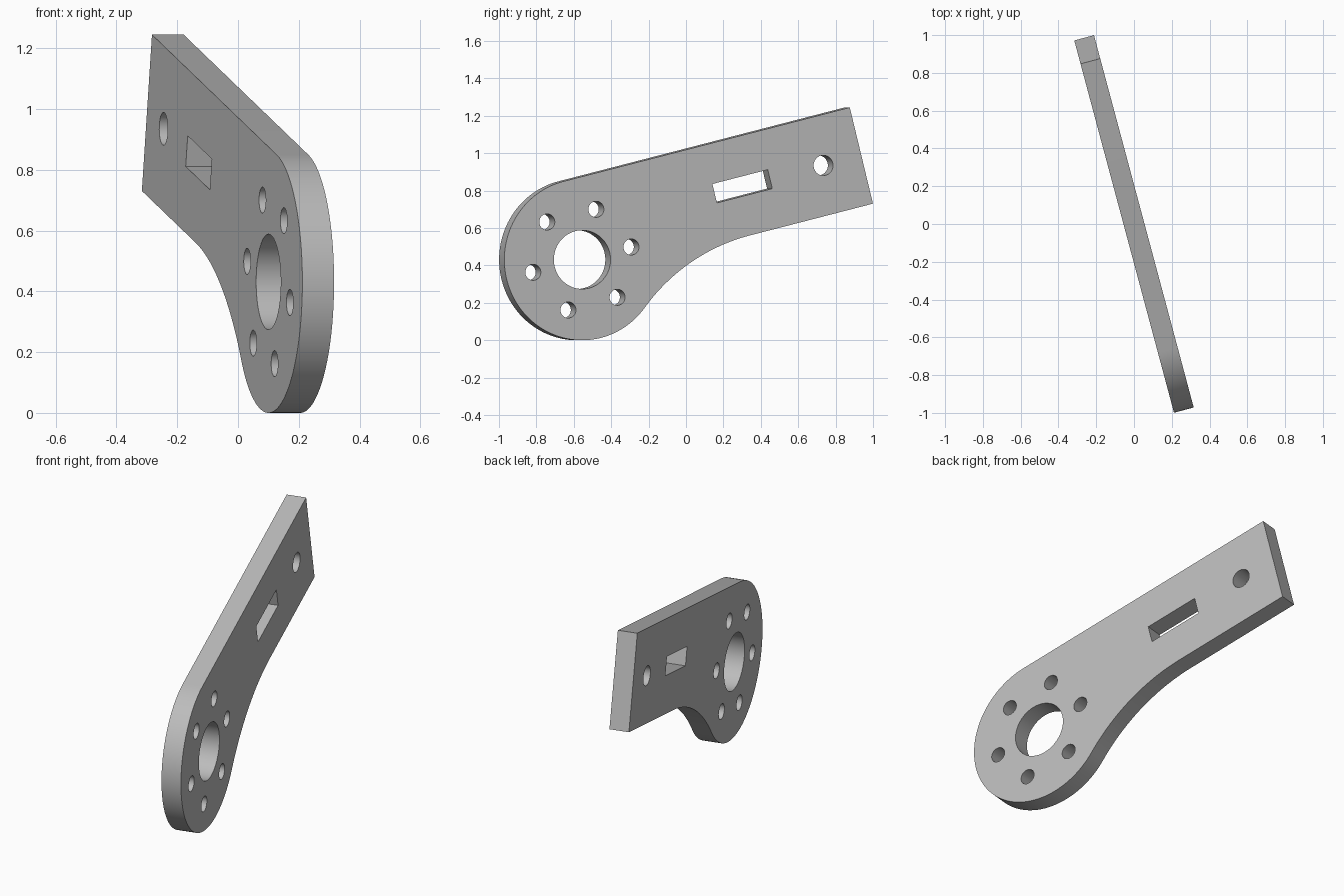
import bpy, bmesh
from math import sin, cos, radians, pi, sqrt, atan2
from mathutils import Matrix, Vector

cube = bpy.data.objects.get("Cube")
if cube:
    bpy.data.objects.remove(cube, do_unlink=True)

# Main dimensions, measured along the arm (s) and across it (v) from the hub centre
HUB_R, THICK = 0.431, 0.108
ARM_END, ARM_LOW = 1.634, -0.099
ARM_MID = (HUB_R + ARM_LOW) / 2
FILLET_R = 1.04
TURN, TILT = radians(15), radians(14)

grey = bpy.data.materials.new("plain grey")
grey.use_nodes = True
colour = (0.5, 0.5, 0.5, 1)
grey.diffuse_color = colour
grey.node_tree.nodes["Principled BSDF"].inputs["Base Color"].default_value = colour


def arc(cx, cy, r, start, end, steps):
    return [(cx + r * cos(start + (end - start) * i / steps),
             cy + r * sin(start + (end - start) * i / steps)) for i in range(steps + 1)]


def add_prism(bm, outline, depth):
    """Extrude a counter-clockwise outline, centred on the local plane."""
    base = bm.faces.new([bm.verts.new((x, y, -depth / 2)) for x, y in outline])
    new = bmesh.ops.extrude_face_region(bm, geom=[base], use_keep_orig=True)["geom"]
    verts = [g for g in new if isinstance(g, bmesh.types.BMVert)]
    bmesh.ops.translate(bm, verts=verts, vec=(0, 0, depth))


def make_object(name, outlines, depth):
    bm = bmesh.new()
    for outline in outlines:
        add_prism(bm, outline, depth)
    bmesh.ops.recalc_face_normals(bm, faces=bm.faces)
    mesh = bpy.data.meshes.new(name)
    bm.to_mesh(mesh)
    bm.free()
    mesh.materials.append(grey)
    obj = bpy.data.objects.new(name, mesh)
    bpy.context.collection.objects.link(obj)
    return obj


def circle(cx, cy, r, steps):
    return arc(cx, cy, r, 0, 2 * pi, steps)[:-1]


# Plate outline: round hub, straight arm, concave fillet under the arm
fx = sqrt((HUB_R + FILLET_R) ** 2 - (FILLET_R - ARM_LOW) ** 2)
fy = ARM_LOW - FILLET_R
join = atan2(fy, fx)
hub = arc(0, 0, HUB_R, pi / 2, 2 * pi + join, 72)
fillet = arc(fx, fy, FILLET_R, join + pi, pi / 2, 28)[1:]
plate = make_object("arm_plate", [hub + fillet + [(ARM_END, ARM_LOW), (ARM_END, HUB_R)]], THICK)

# Openings: hub bore, ring of six bolt holes, slot and end hole
openings = [circle(0, 0, 0.157, 64), circle(1.417, ARM_MID, 0.054, 40)]
for k in range(6):
    a = k * pi / 3
    openings.append(circle(0.28 * cos(a), 0.28 * sin(a), 0.043, 36))
openings.append([(0.955 + i * 0.158, ARM_MID + j * 0.052)
                 for i, j in ((-1, -1), (1, -1), (1, 1), (-1, 1))])
cutter = make_object("opening_cutter", openings, THICK * 3)
cutter.hide_render = True

cut = plate.modifiers.new("openings", 'BOOLEAN')
cut.operation = 'DIFFERENCE'
cut.solver = 'EXACT'
cut.object = cutter
for other in bpy.context.selected_objects:
    other.select_set(False)
plate.select_set(True)
bpy.context.view_layer.objects.active = plate
bpy.ops.object.modifier_apply(modifier=cut.name)
bpy.data.objects.remove(cutter, do_unlink=True)

# Stand the plate upright, turned about z, with the arm rising to the back
along = Vector((-sin(TURN), cos(TURN), 0))
up = Vector((0, 0, 1))
s_axis = along * cos(TILT) + up * sin(TILT)
v_axis = up * cos(TILT) - along * sin(TILT)
pose = Matrix((s_axis, v_axis, s_axis.cross(v_axis))).transposed().to_4x4()
pose.translation = along * -0.589 + up * HUB_R
plate.data.transform(pose)
bpy.ops.object.shade_smooth_by_angle(angle=radians(30))
